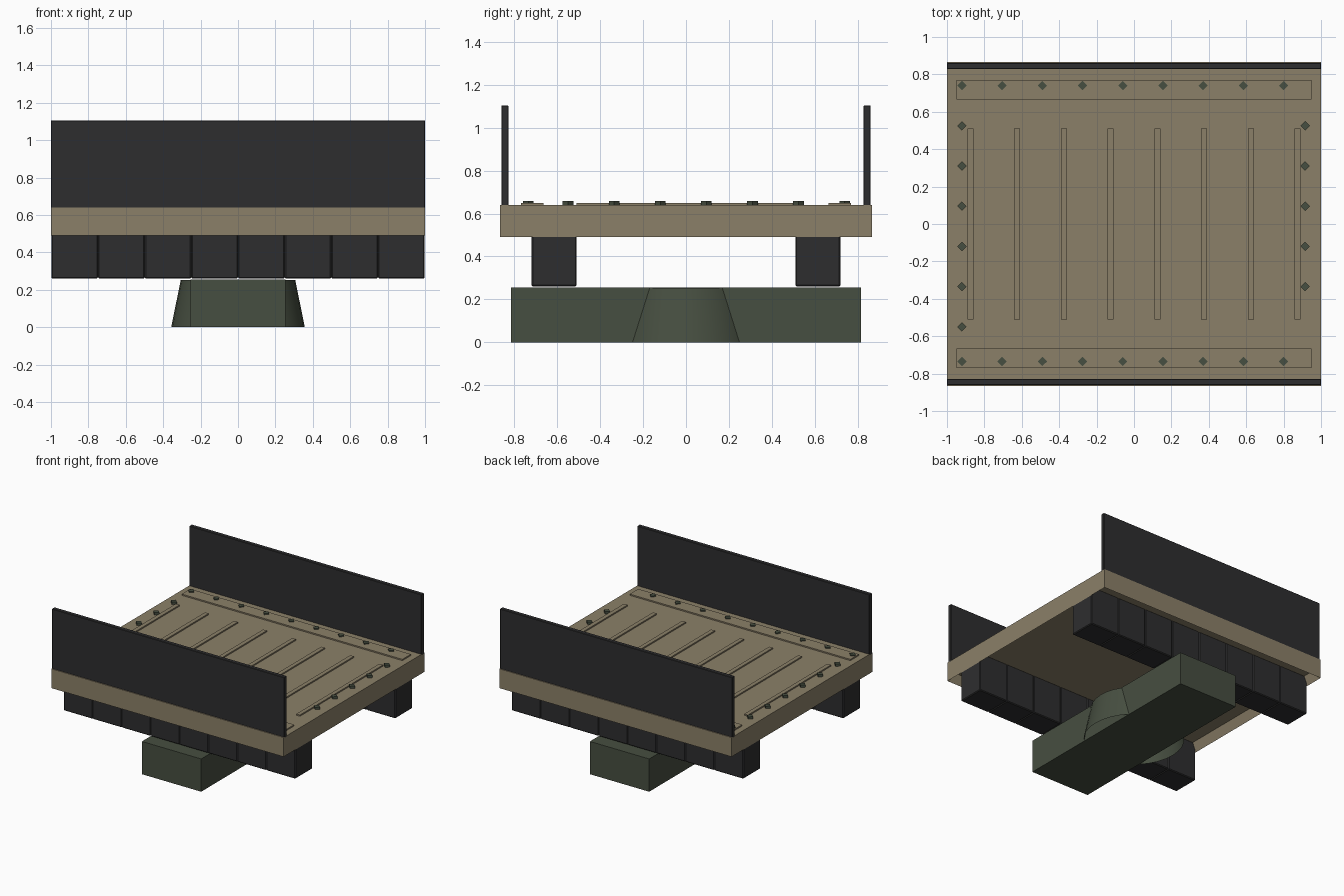
import bpy, bmesh, math

old = bpy.data.objects.get("Cube")
if old:
    bpy.data.objects.remove(old, do_unlink=True)


def material(name, rgb):
    m = bpy.data.materials.new(name)
    m.use_nodes = True
    m.diffuse_color = (*rgb, 1)
    m.node_tree.nodes["Principled BSDF"].inputs["Base Color"].default_value = (*rgb, 1)
    return m


TAN = material("sand tan", (0.26, 0.217, 0.14))
DARK = material("charcoal", (0.027, 0.027, 0.028))
GREEN = material("olive green", (0.062, 0.077, 0.052))


def finish(name, bm, mat):
    bmesh.ops.recalc_face_normals(bm, faces=bm.faces)
    me = bpy.data.meshes.new(name)
    bm.to_mesh(me)
    bm.free()
    me.materials.append(mat)
    ob = bpy.data.objects.new(name, me)
    bpy.context.collection.objects.link(ob)
    return ob


def box(name, x, y, z, mat, bevel=0):
    """Box from (min, max) pairs on each axis."""
    bm = bmesh.new()
    bmesh.ops.create_cube(bm, size=1)
    for v in bm.verts:
        v.co = [(a + b) / 2 + c * (b - a) for c, (a, b) in zip(v.co, (x, y, z))]
    if bevel:
        bmesh.ops.bevel(bm, geom=bm.edges[:], offset=bevel, segments=1, affect='EDGES')
    return finish(name, bm, mat)


# Deck: slab with a recessed underside inside a narrow rim
deck = box("deck", (-1, 1), (-0.867, 0.867), (0.49, 0.64), TAN)
bm = bmesh.new()
bm.from_mesh(deck.data)
bm.faces.ensure_lookup_table()
under = min(bm.faces, key=lambda f: f.calc_center_median().z)
bmesh.ops.inset_region(bm, faces=[under], thickness=0.04)
for v in under.verts:
    v.co.z += 0.07
bm.to_mesh(deck.data)
bm.free()

# Side walls, edge strips and segmented beams, front and back
for side, s in (("front", -1), ("back", 1)):
    span = lambda a, b: tuple(sorted((s * a, s * b)))
    box(side + "_wall", (-1, 1), span(0.828, 0.86), (0.63, 1.105), DARK, 0.003)
    box(side + "_edge_strip", (-0.95, 0.95), span(0.665, 0.77), (0.63, 0.65), TAN)
    for i in range(8):
        x = -0.998 + i * 0.2495
        box(f"{side}_beam_block_{i + 1}", (x, x + 0.2495), span(0.51, 0.72),
            (0.26, 0.565), DARK, 0.006)

# Grip ribs across the deck
for i in range(8):
    x = -0.875 + i * 0.25
    box(f"deck_rib_{i + 1}", (x - 0.016, x + 0.016), (-0.51, 0.51), (0.63, 0.65), TAN)

# Bolts around the deck border
xs = [-0.92 + i * 0.215 for i in range(9)]
ys = [0.525 - i * 0.215 for i in range(6)]
spots = [(x, y) for y in (0.74, -0.735) for x in xs]
spots += [(-0.92, y) for y in ys] + [(0.915, y) for y in ys[:5]]
for i, (x, y) in enumerate(spots):
    bm = bmesh.new()
    bmesh.ops.create_cone(bm, cap_ends=True, segments=4, radius1=0.025, radius2=0.025, depth=0.028)
    for v in bm.verts:
        v.co.x += x
        v.co.y += y
        v.co.z += 0.644
    finish(f"bolt_{i + 1}", bm, GREEN)

# Base bar running front to back
box("base_bar", (-0.255, 0.255), (-0.817, 0.817), (0, 0.255), GREEN)

# Flared hub around the bar, open underneath
bm = bmesh.new()
bmesh.ops.create_cone(bm, cap_ends=True, segments=32, radius1=0.357, radius2=0.306, depth=0.253)
bmesh.ops.translate(bm, verts=bm.verts, vec=(0, 0, 0.1265))
bottom = min(bm.faces, key=lambda f: f.calc_center_median().z)
bmesh.ops.delete(bm, geom=[bottom], context='FACES_ONLY')
hub = finish("base_hub", bm, GREEN)
bpy.ops.object.select_all(action='DESELECT')
hub.select_set(True)
bpy.context.view_layer.objects.active = hub
bpy.ops.object.shade_smooth_by_angle(angle=math.radians(35))
